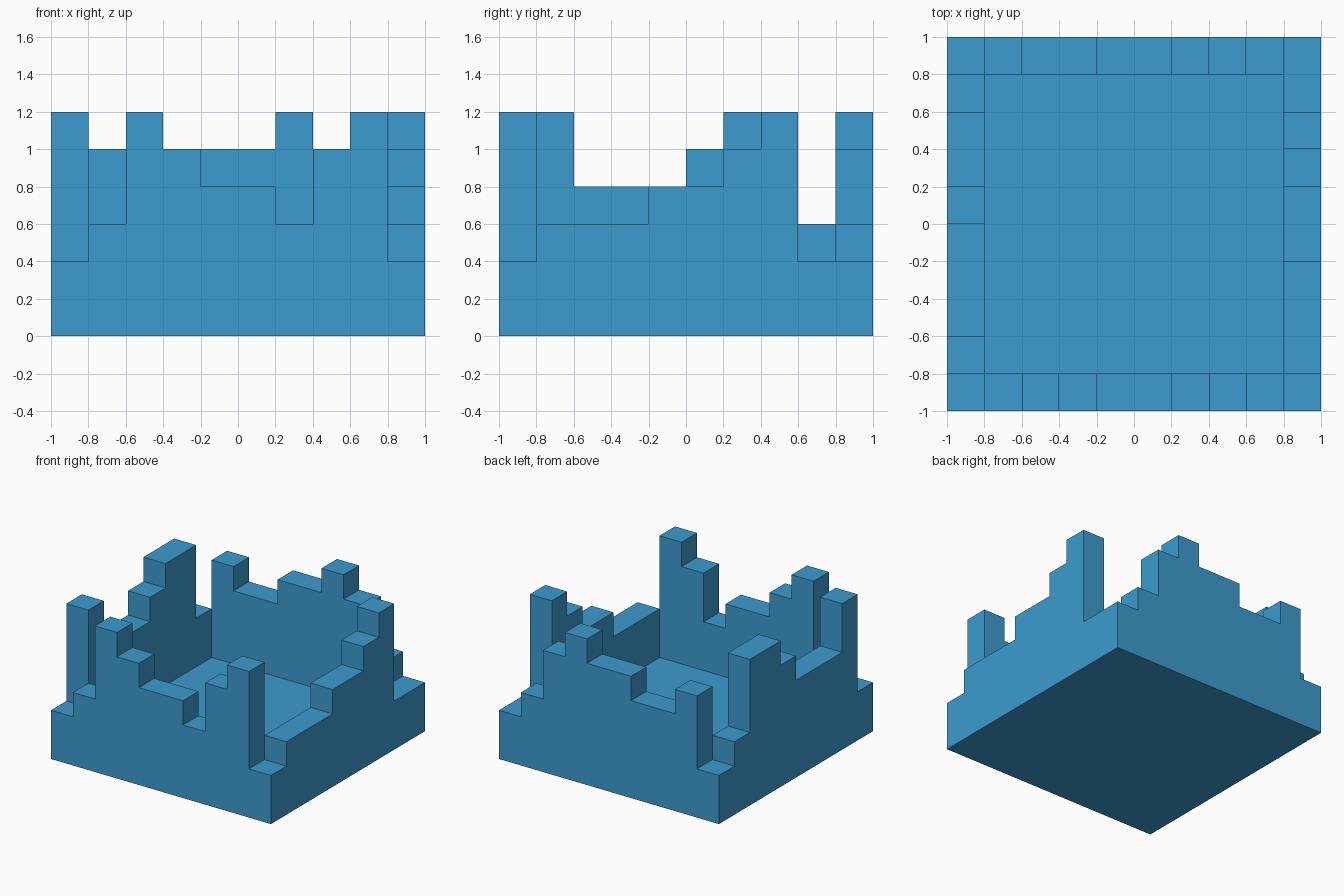
import bpy, bmesh
from mathutils import Vector

if "Cube" in bpy.data.objects:
    bpy.data.objects.remove(bpy.data.objects["Cube"])

CELL = 0.2   # the model sits on a 10 x 10 grid of square columns
N = 10

# Wall heights in cells, corners included (left to right, or front to back)
FRONT = [2, 3, 6, 5, 4, 4, 3, 5, 6, 2]
BACK = [2, 5, 4, 4, 5, 5, 6, 5, 3, 2]
LEFT = [2, 6, 4, 4, 4, 5, 6, 6, 3, 2]
RIGHT = [2, 3, 3, 3, 4, 4, 5, 6, 2, 2]


def height(i, j):
    """Column height in cells; the floor inside is one cell thick."""
    if not (0 <= i < N and 0 <= j < N):
        return 0
    if j == 0:
        return FRONT[i]
    if j == N - 1:
        return BACK[i]
    if i == 0:
        return LEFT[j]
    if i == N - 1:
        return RIGHT[j]
    return 1


def filled(c):
    return 0 <= c[2] < height(c[0], c[1])


# One watertight shell: only faces between solid and empty space are made
bm = bmesh.new()
for i in range(N):
    for j in range(N):
        for k in range(height(i, j)):
            for axis in range(3):
                for sign in (-1, 1):
                    n = [i, j, k]
                    n[axis] += sign
                    if filled(n):
                        continue
                    centre = Vector((i + .5, j + .5, k + .5))
                    centre[axis] += sign * .5
                    u, v = Vector(), Vector()
                    u[(axis + 1) % 3] = .5
                    v[(axis + 2) % 3] = .5 * sign
                    corners = (centre - u - v, centre + u - v, centre + u + v, centre - u + v)
                    bm.faces.new([bm.verts.new((p - Vector((N / 2, N / 2, 0))) * CELL)
                                  for p in corners])
bmesh.ops.remove_doubles(bm, verts=bm.verts, dist=0.001)
bmesh.ops.dissolve_limit(bm, angle_limit=0.02, verts=bm.verts, edges=bm.edges)

mesh = bpy.data.meshes.new("stepped_wall_tray")
bm.to_mesh(mesh)
bm.free()

blue = bpy.data.materials.new("sky blue")
blue.diffuse_color = (0.045, 0.332, 0.631, 1)
blue.use_nodes = True
blue.node_tree.nodes["Principled BSDF"].inputs["Base Color"].default_value = blue.diffuse_color
mesh.materials.append(blue)
bpy.context.collection.objects.link(bpy.data.objects.new("stepped_wall_tray", mesh))
